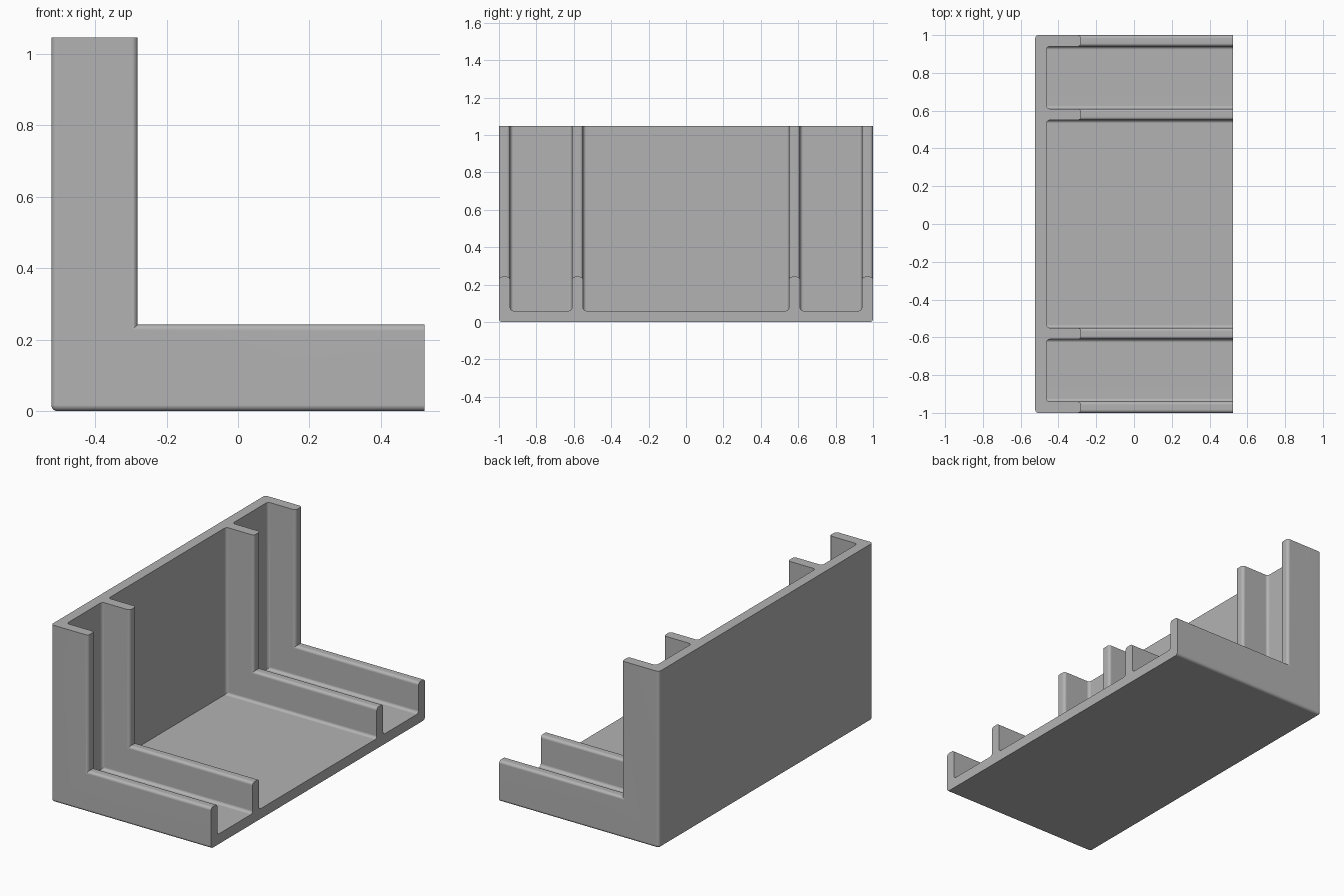
import bpy, bmesh, math
from mathutils import Vector

cube = bpy.data.objects.get("Cube")
if cube:
    bpy.data.objects.remove(cube, do_unlink=True)

HALF = 0.523      # half the floor depth along x
TALL = 1.047      # wall height
THICK = 0.06      # floor, wall and rib thickness
RIB = 0.242       # rib height, measured from the outer skin
R = 0.017         # edge rounding
STEPS = 6

grey = bpy.data.materials.new("plain_grey")
grey.use_nodes = True
colour = (0.45, 0.45, 0.45, 1)
grey.diffuse_color = colour
grey.node_tree.nodes["Principled BSDF"].inputs["Base Color"].default_value = colour


def round_corners(points, radius):
    """Replace every corner at the skin or at a rib tip by an arc."""
    out = []
    for i, p in enumerate(points):
        if p.y == THICK:
            out.append(p)
            continue
        a = (points[i - 1] - p).normalized() * radius
        b = (points[(i + 1) % len(points)] - p).normalized() * radius
        for k in range(STEPS + 1):
            t = math.pi / 2 * k / STEPS
            out.append(p + a * (1 - math.sin(t)) + b * (1 - math.cos(t)))
    return out


# Comb-shaped cross-section: across the width, then depth in from the skin
half = [(1, 0), (1, RIB), (0.94, RIB), (0.94, THICK),
        (0.61, THICK), (0.61, RIB), (0.55, RIB), (0.55, THICK)]
comb = [Vector(p) for p in half] + [Vector((-y, d)) for y, d in reversed(half)]
comb = round_corners(comb, R)


def corner_point(y, d, t):
    """Point on the bend, rounded near the skin and mitred further in."""
    if d >= R:
        return (-HALF + d, y, d)
    s = R - d
    return (-HALF + R - s * math.sin(t), y, R - s * math.cos(t))


# Sweep the comb from the open floor edge round the bend to the wall top
sections = [[(HALF, y, d) for y, d in comb]]
for k in range(STEPS + 1):
    t = math.pi / 2 * k / STEPS
    sections.append([corner_point(y, d, t) for y, d in comb])
sections.append([(-HALF + d, y, TALL) for y, d in comb])

bm = bmesh.new()
rings = [[bm.verts.new(co) for co in section] for section in sections]
for r0, r1 in zip(rings, rings[1:]):
    for i in range(len(comb)):
        j = (i + 1) % len(comb)
        bm.faces.new((r0[i], r0[j], r1[j], r1[i]))
bm.faces.new(rings[0])
bm.faces.new(rings[-1])
bmesh.ops.remove_doubles(bm, verts=bm.verts, dist=0.0001)
bmesh.ops.recalc_face_normals(bm, faces=bm.faces)

mesh = bpy.data.meshes.new("ribbed_corner_bracket")
bm.to_mesh(mesh)
bm.free()
mesh.materials.append(grey)
bracket = bpy.data.objects.new("ribbed_corner_bracket", mesh)
bpy.context.collection.objects.link(bracket)

# Smooth roundings, crisp flats
bpy.ops.object.select_all(action="DESELECT")
bracket.select_set(True)
bpy.context.view_layer.objects.active = bracket
bpy.ops.object.shade_smooth_by_angle(angle=math.radians(30))
normals = bracket.modifiers.new("flat_sides", "WEIGHTED_NORMAL")
normals.keep_sharp = True
